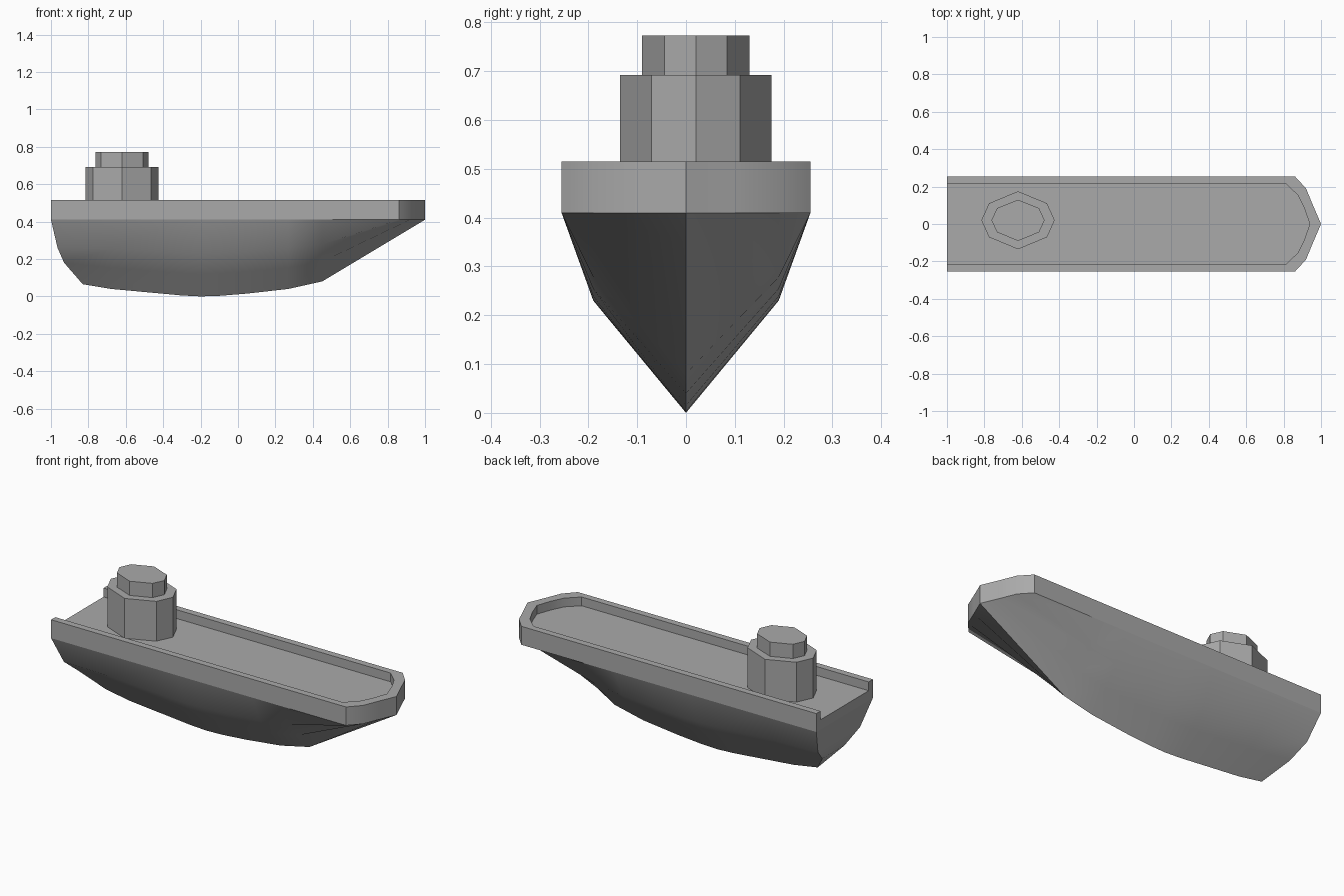
import bpy, bmesh, math

cube = bpy.data.objects.get("Cube")
if cube:
    bpy.data.objects.remove(cube)

grey = bpy.data.materials.new("ship grey")
grey.use_nodes = True
colour = (0.4, 0.4, 0.4, 1)
grey.diffuse_color = colour
grey.node_tree.nodes["Principled BSDF"].inputs["Base Color"].default_value = colour


def finish(name, bm, angle=30):
    bmesh.ops.remove_doubles(bm, verts=bm.verts, dist=0.0005)
    bmesh.ops.recalc_face_normals(bm, faces=bm.faces)
    mesh = bpy.data.meshes.new(name)
    bm.to_mesh(mesh)
    bm.free()
    mesh.materials.append(grey)
    obj = bpy.data.objects.new(name, mesh)
    bpy.context.collection.objects.link(obj)
    bpy.ops.object.select_all(action='DESELECT')
    obj.select_set(True)
    bpy.context.view_layer.objects.active = obj
    bpy.ops.object.shade_smooth_by_angle(angle=math.radians(angle))


def strip(bm, a, b):
    """Join two equal rows of points with quads."""
    for i in range(len(a) - 1):
        bm.faces.new([bm.verts.new(p) for p in (a[i], a[i + 1], b[i + 1], b[i])])


def both_sides(half):
    """Mirror a row running from the side to the centre line."""
    return half + [(x, -y, z) for x, y, z in reversed(half[:-1])]


SIDE, CHINE, MID = 0.255, 0.19, 0.1
EDGE, DECK, RIM = 0.41, 0.465, 0.515

# Hull: V sections, with a curved transom and a raked bow
keel = [(-0.68, 0.04), (-0.3, 0.005), (-0.2, 0), (-0.1, 0.003),
        (0.05, 0.015), (0.27, 0.04), (0.45, 0.08)]
transom = [(-1, SIDE, EDGE), (-0.965, CHINE, 0.26), (-0.93, MID, 0.18), (-0.83, 0, 0.065)]
bow = [(0.86, SIDE, EDGE), (0.92, CHINE, EDGE), (0.957, MID, EDGE), (1, 0, EDGE)]
sections = [transom]
for x, z in keel:
    sections.append([(x, SIDE, EDGE), (x, CHINE, 0.23 + 0.6 * z),
                     (x, MID, 0.121 + 0.8 * z), (x, 0, z)])
sections.append(bow)
bm = bmesh.new()
for a, b in zip(sections, sections[1:]):
    strip(bm, both_sides(a), both_sides(b))
# Stern plate closes the transom section across the beam
right = [(x, -y, z) for x, y, z in transom]
strip(bm, transom, right)
finish("hull", bm)


# Bulwark: raised rim around the deck, open at the stern
def at(points, z):
    return both_sides([(x, y, z) for x, y in points])


outer = [(-1, SIDE), (0.86, SIDE), (0.92, CHINE), (0.957, MID), (1, 0)]
inner = [(-1, 0.217), (0.81, 0.217), (0.875, 0.155), (0.91, 0.085), (0.94, 0)]
bm = bmesh.new()
rows = [at(outer, EDGE), at(outer, RIM), at(inner, RIM), at(inner, DECK)]
for a, b in zip(rows, rows[1:]):
    strip(bm, a, b)
# Deck floor
bm.faces.new([bm.verts.new(p) for p in rows[-1]])
# Stern end of the deck and rim
ends = [r[0] for r in rows] + [r[-1] for r in reversed(rows)]
bm.faces.new([bm.verts.new(p) for p in ends])
finish("bulwark_and_deck", bm)


# Tower: two stacked eight-sided blocks
def block(name, rx, ry, low, high, angle):
    ring = [(1, 0), (0.79, 0.585), (0, 1), (-0.79, 0.585),
            (-1, 0), (-0.79, -0.585), (0, -1), (0.79, -0.585)]
    bm = bmesh.new()
    base = bm.faces.new([bm.verts.new((-0.62 + rx * u, 0.02 + ry * v, low)) for u, v in ring])
    top = bmesh.ops.extrude_face_region(bm, geom=[base])
    for v in top["geom"]:
        if isinstance(v, bmesh.types.BMVert):
            v.co.z = high
    if not base.is_valid or len([f for f in bm.faces if len(f.verts) == 8]) < 2:
        bm.faces.new([v for v in bm.verts if v.co.z == low])
    finish(name, bm, angle)


block("tower", 0.196, 0.155, DECK, 0.692, 40)
block("tower_top", 0.142, 0.11, 0.692, 0.773, 30)
